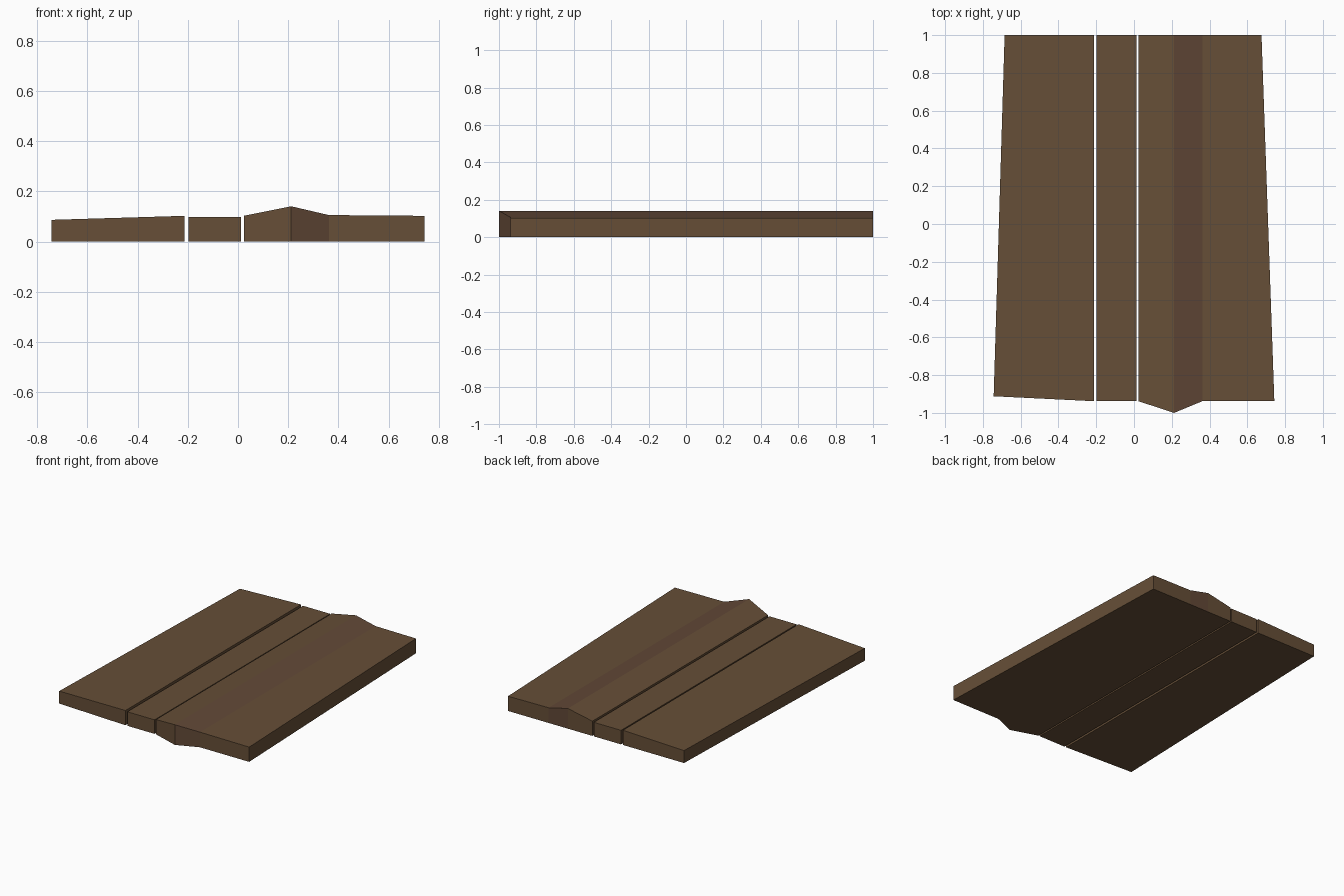
import bpy
import bmesh

if "Cube" in bpy.data.objects:
    bpy.data.objects.remove(bpy.data.objects["Cube"])


def material(name, rgb):
    m = bpy.data.materials.new(name)
    m.diffuse_color = (*rgb, 1)
    m.use_nodes = True
    m.node_tree.nodes["Principled BSDF"].inputs["Base Color"].default_value = m.diffuse_color
    return m


wood = material("brown wood", (0.133, 0.077, 0.038))
wood_red = material("reddish brown wood", (0.122, 0.065, 0.038))


def plank(name, stations, red_span=None):
    """Stations across the plank: (front x, back x, front y, height)."""
    bm = bmesh.new()
    rings = []
    for xf, xb, yf, h in stations:
        rings.append([bm.verts.new(p) for p in
                      ((xf, yf, 0), (xb, 1, 0), (xb, 1, h), (xf, yf, h))])
    for i, (a, b) in enumerate(zip(rings, rings[1:])):
        for k in range(4):
            n = (k + 1) % 4
            f = bm.faces.new((a[k], a[n], b[n], b[k]))
            # worn strip beside the ridge, not on the underside
            if i == red_span and k != 0:
                f.material_index = 1
    bm.faces.new(rings[0])
    bm.faces.new(rings[-1])
    bmesh.ops.recalc_face_normals(bm, faces=bm.faces)
    mesh = bpy.data.meshes.new(name)
    bm.to_mesh(mesh)
    bm.free()
    mesh.materials.append(wood)
    mesh.materials.append(wood_red)
    ob = bpy.data.objects.new(name, mesh)
    bpy.context.collection.objects.link(ob)


# wide left board, tapering towards the back
plank("left_plank", [(-0.743, -0.685, -0.912, 0.087),
                     (-0.213, -0.213, -0.938, 0.103)])
# narrow middle board
plank("middle_plank", [(-0.198, -0.198, -0.938, 0.098),
                       (0.012, 0.012, -0.938, 0.098)])
# wide right board with a raised, pointed ridge
plank("right_plank", [(0.023, 0.023, -0.938, 0.103),
                      (0.212, 0.212, -1.0, 0.141),
                      (0.362, 0.362, -0.938, 0.106),
                      (0.743, 0.675, -0.938, 0.103)], red_span=1)
